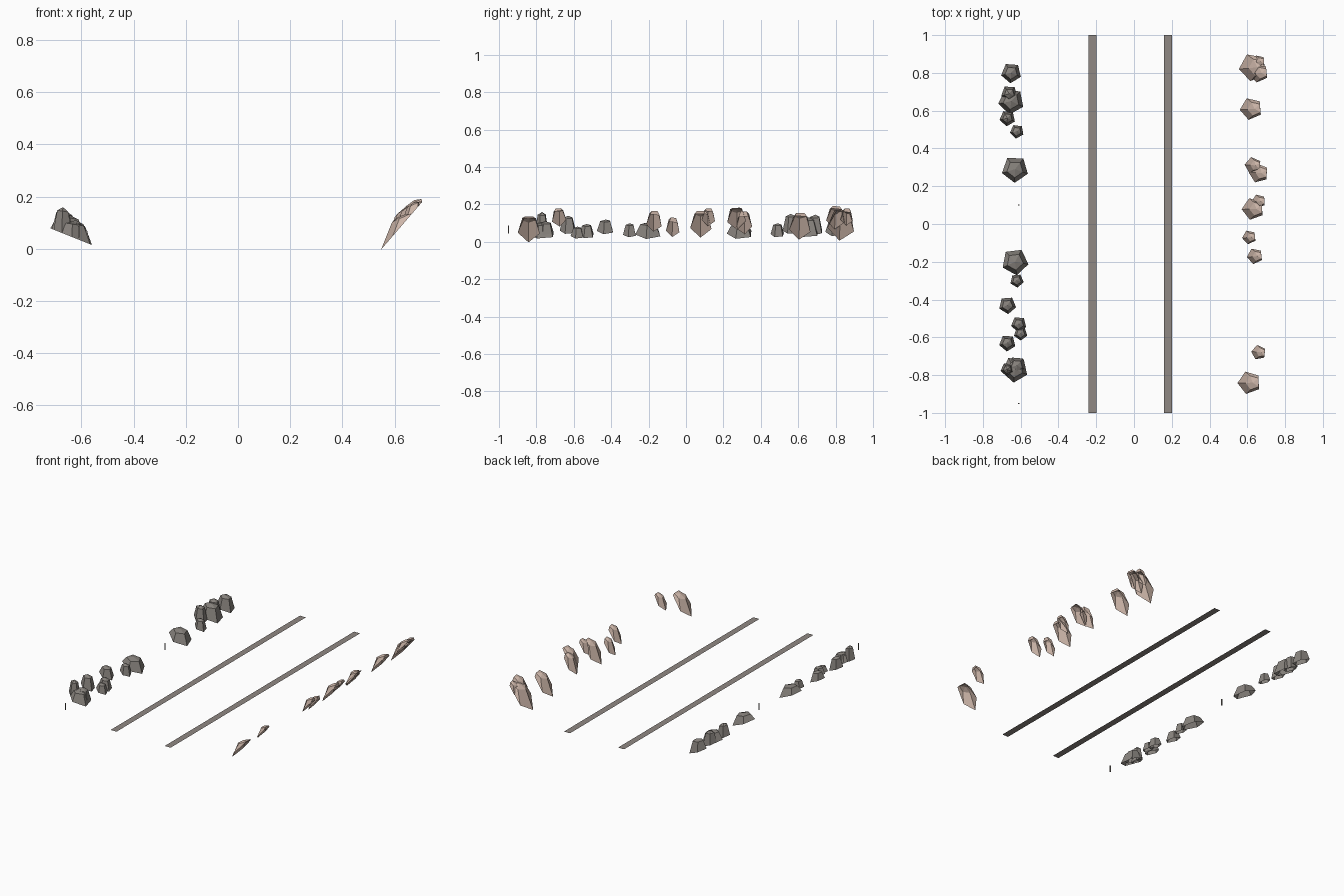
import bpy, bmesh, math, random

random.seed(4)
if "Cube" in bpy.data.objects:
    bpy.data.objects.remove(bpy.data.objects["Cube"], do_unlink=True)


def make_material(name, colour):
    mat = bpy.data.materials.new(name)
    mat.use_nodes = True
    rgba = (*colour, 1)
    mat.diffuse_color = rgba
    mat.node_tree.nodes["Principled BSDF"].inputs["Base Color"].default_value = rgba
    return mat


gray_stone = make_material("gray stone", (0.25, 0.23, 0.21))
pink_stone = make_material("pink stone", (0.60, 0.46, 0.39))
rail_gray = make_material("rail gray", (0.28, 0.25, 0.23))


def add_object(name, bm, mat):
    bmesh.ops.recalc_face_normals(bm, faces=bm.faces)
    mesh = bpy.data.meshes.new(name)
    bm.to_mesh(mesh)
    bm.free()
    mesh.materials.append(mat)
    obj = bpy.data.objects.new(name, mesh)
    bpy.context.collection.objects.link(obj)
    return obj


def ring(bm, x, y, z, radius, slope, turn):
    """Pentagon whose height follows a slope across x."""
    verts = []
    for i in range(5):
        angle = turn + i * math.tau / 5
        dx, dy = radius * math.cos(angle), radius * math.sin(angle)
        verts.append(bm.verts.new((x + dx, y + dy, z + slope * dx)))
    return verts


def add_rock(name, x, y, radius, height, bank, mat):
    """Open-bottomed faceted stone standing on a sloping bank."""
    slope, foot_x, foot_z, shift, turn = bank
    z = foot_z + slope * (x - foot_x)
    turn += random.uniform(-0.15, 0.15)
    bm = bmesh.new()
    base = ring(bm, x, y, z, radius, slope, turn)
    crown_x = x + shift * radius
    crown = ring(bm, crown_x, y, z + height * 0.85, radius * 0.62, slope * 0.4, turn)
    tip = bm.verts.new((crown_x, y, z + height))
    for i in range(5):
        j = (i + 1) % 5
        bm.faces.new((base[i], base[j], crown[j], crown[i]))
        bm.faces.new((crown[i], crown[j], tip))
    add_object(name, bm, mat)


# Rails: two flat strips
for name, x in (("left_rail", 0.18), ("right_rail", -0.22)):
    bm = bmesh.new()
    corners = [(-1, -1), (1, -1), (1, 1), (-1, 1)]
    bm.faces.new([bm.verts.new((x + 0.022 * a, b, 0.025)) for a, b in corners])
    add_object(name, bm, rail_gray)

# Rocks on each bank: x, y, radius, height
gray_rocks = [
    (-0.65, 0.80, 0.055, 0.08), (-0.65, 0.65, 0.07, 0.08),
    (-0.66, 0.69, 0.045, 0.09), (-0.67, 0.56, 0.043, 0.09),
    (-0.62, 0.49, 0.038, 0.06), (-0.63, 0.29, 0.072, 0.06),
    (-0.63, -0.2, 0.072, 0.06), (-0.62, -0.3, 0.037, 0.06),
    (-0.67, -0.43, 0.047, 0.06), (-0.61, -0.53, 0.042, 0.06),
    (-0.6, -0.58, 0.037, 0.05), (-0.67, -0.63, 0.045, 0.08),
    (-0.63, -0.77, 0.07, 0.06), (-0.67, -0.77, 0.037, 0.1),
    (-0.62, -0.75, 0.05, 0.07),
]
pink_rocks = [
    (0.63, 0.83, 0.075, 0.07), (0.66, 0.80, 0.052, 0.06),
    (0.66, 0.86, 0.035, 0.05), (0.62, 0.61, 0.06, 0.07),
    (0.63, 0.31, 0.045, 0.07), (0.66, 0.27, 0.053, 0.05),
    (0.63, 0.08, 0.06, 0.07), (0.66, 0.12, 0.038, 0.05),
    (0.61, -0.07, 0.038, 0.06), (0.64, -0.17, 0.043, 0.06),
    (0.66, -0.68, 0.04, 0.05), (0.61, -0.84, 0.062, 0.06),
]
# Bank: slope, foot x, foot z, crown shift, direction of the pentagon's point
gray_bank = (-0.4, -0.56, 0.015, 0, -math.pi / 2)
pink_bank = (1.16, 0.555, 0.005, 0.3, math.pi)
for i, rock in enumerate(gray_rocks):
    add_rock(f"gray_rock_{i + 1}", *rock, gray_bank, gray_stone)
for i, rock in enumerate(pink_rocks):
    add_rock(f"pink_rock_{i + 1}", *rock, pink_bank, pink_stone)

# Tiny upright slivers among the gray rocks
for name, y in (("front_sliver", -0.95), ("back_sliver", 0.1)):
    bm = bmesh.new()
    bmesh.ops.create_cube(bm, size=1)
    bmesh.ops.scale(bm, vec=(0.006, 0.006, 0.043), verts=bm.verts)
    bmesh.ops.translate(bm, vec=(-0.61, y, 0.065), verts=bm.verts)
    add_object(name, bm, gray_stone)
